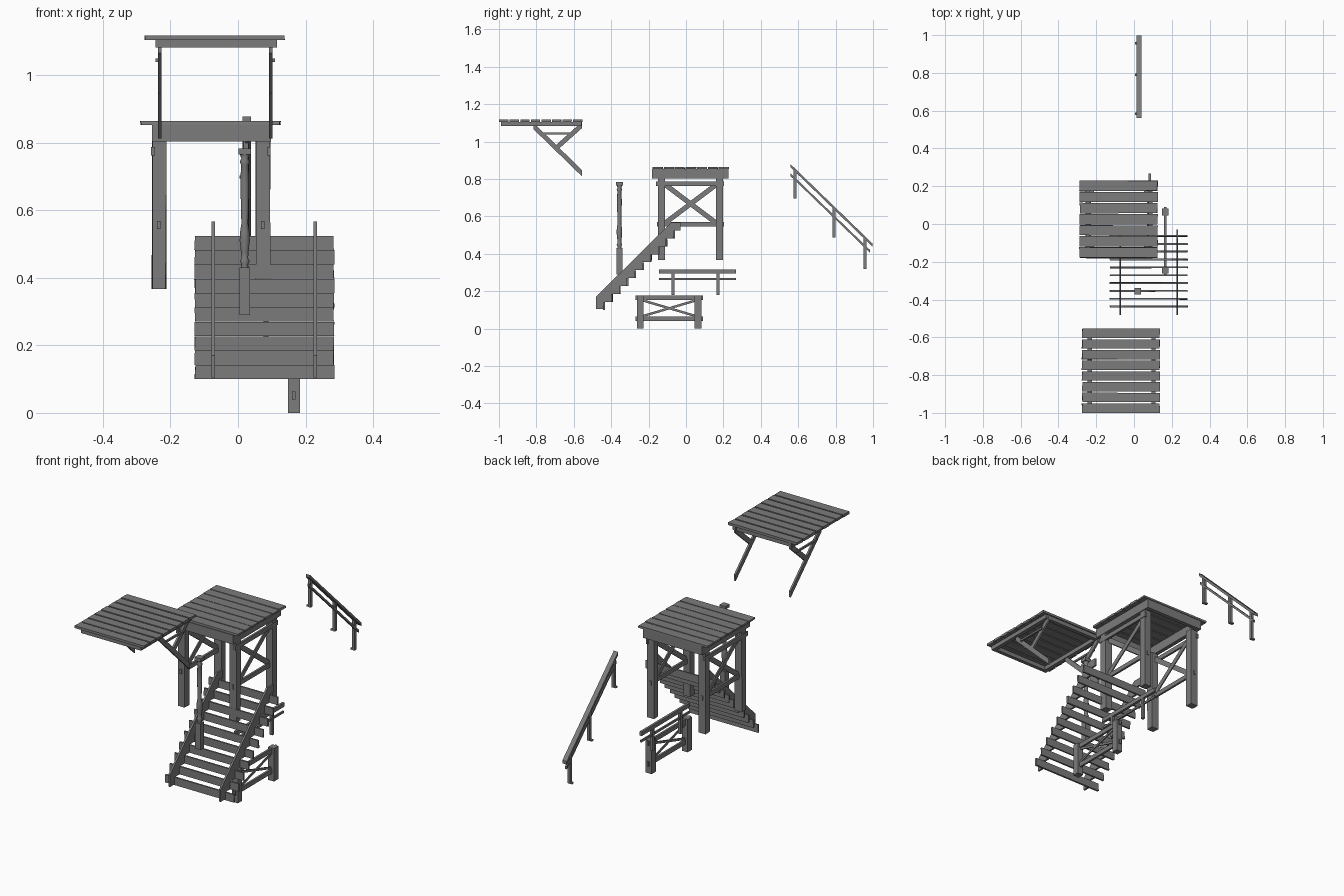
import bpy, bmesh, math, random

if "Cube" in bpy.data.objects:
    bpy.data.objects.remove(bpy.data.objects["Cube"])
random.seed(4)

wood = bpy.data.materials.new("dark_weathered_wood")
wood.diffuse_color = (0.2, 0.2, 0.2, 1)
wood.use_nodes = True
wood.node_tree.nodes["Principled BSDF"].inputs["Base Color"].default_value = wood.diffuse_color


def finish(name, bm):
    bmesh.ops.recalc_face_normals(bm, faces=bm.faces)
    me = bpy.data.meshes.new(name)
    bm.to_mesh(me)
    bm.free()
    me.materials.append(wood)
    ob = bpy.data.objects.new(name, me)
    bpy.context.collection.objects.link(ob)
    return ob


def prism(name, pts, x0, x1):
    """Extrude a side (y, z) outline from x0 to x1."""
    bm = bmesh.new()
    f = bm.faces.new([bm.verts.new((x0, y, z)) for y, z in pts])
    r = bmesh.ops.extrude_face_region(bm, geom=[f])
    for v in r["geom"]:
        if isinstance(v, bmesh.types.BMVert):
            v.co.x = x1
    return finish(name, bm)


def box(name, x, y, z, rough=0.0):
    """Box between (min, max) pairs, optionally with hand-cut corners."""
    bm = bmesh.new()
    bmesh.ops.create_cube(bm, size=1)
    for v in bm.verts:
        for i, r in enumerate((x, y, z)):
            v.co[i] = r[0] if v.co[i] < 0 else r[1]
        v.co.x += random.uniform(-rough, rough)
        v.co.y += random.uniform(-rough, rough) * 0.5
    return finish(name, bm)


def bar(name, a, b, h, x0, x1):
    """Sloping bar with plumb-cut ends, h = vertical depth, centred on a-b."""
    k = h / 2
    return prism(name, [(a[0], a[1] - k), (b[0], b[1] - k),
                        (b[0], b[1] + k), (a[0], a[1] + k)], x0, x1)


# --- front canopy: planks, frame and braces
for i in range(8):
    y = -0.999 + 0.0566 * i
    box("canopy_plank", (-0.275, 0.137), (y, y + 0.049), (1.105, 1.118), 0.002)
for x in (-0.245, 0.093):
    box("canopy_side_beam", (x, x + 0.022), (-0.985, -0.56), (1.083, 1.105))
for y in (-0.99, -0.58):
    box("canopy_cross_beam", (-0.245, 0.115), (y, y + 0.02), (1.083, 1.105))
for x, out in ((-0.232, -1), (0.097, 1)):
    bar("canopy_long_brace", (-0.815, 1.083), (-0.555, 0.83), 0.034, x - 0.005, x + 0.005)
    bar("canopy_short_brace", (-0.695, 0.965), (-0.555, 1.09), 0.034, x - 0.005, x + 0.005)
    xs = sorted((x + out * 0.004, x + out * 0.013))
    box("canopy_brace_tie", xs, (-0.77, -0.6), (1.039, 1.049))

# --- tower: deck, frame, legs, side rails and crosses
for i in range(7):
    y = -0.178 + 0.0588 * i
    box("deck_plank", (-0.288, 0.124), (y, y + 0.054), (0.853, 0.864), 0.003)
for x in (-0.255, 0.076):
    box("deck_side_beam", (x, x + 0.022), (-0.183, 0.226), (0.804, 0.854))
for y in (-0.183, 0.204):
    box("deck_cross_beam", (-0.255, 0.098), (y, y + 0.022), (0.804, 0.854))
for x, out in ((-0.234, -1), (0.074, 1)):
    for y in (-0.131, 0.179):
        box("tower_leg", (x - 0.021, x + 0.021), (y - 0.019, y + 0.019), (0.367, 0.806), 0.002)
    xs = sorted((x + out * 0.012, x + out * 0.023))
    box("tower_top_rail", xs, (-0.16, 0.204), (0.763, 0.787))
    box("tower_lower_rail", (x - 0.006, x + 0.005), (-0.155, 0.202), (0.545, 0.569))
    bar("tower_cross_a", (-0.118, 0.775), (0.168, 0.56), 0.033, x - 0.006, x + 0.001)
    bar("tower_cross_b", (-0.118, 0.56), (0.168, 0.775), 0.033, x, x + 0.006)

# --- stairs: boards on the back of sawtooth stringers
outline = [(-0.482, 0.17), (-0.482, 0.105)]
for i in range(10):
    y, z = -0.442 + 0.0416 * i, 0.1 + 0.0425 * i
    outline += [(y, max(z, 0.105)), (y, z + 0.0425)]
    box("stair_board", (-0.128, 0.284), (y, y + 0.009), (z, z + 0.042), 0.002)
outline += [(-0.03, 0.525), (-0.03, 0.567), (-0.08, 0.567)]
for x in (-0.073, 0.229):
    prism("stair_stringer", outline, x - 0.005, x + 0.005)

# --- turned post
cx, cy = 0.02, -0.356
box("turned_post_base", (cx - 0.016, cx + 0.016), (cy - 0.016, cy + 0.016), (0.29, 0.43))
prof = [(0.43, 0.011), (0.44, 0.010), (0.45, 0.015), (0.458, 0.010), (0.475, 0.011),
        (0.51, 0.015), (0.535, 0.014), (0.56, 0.010), (0.68, 0.013), (0.735, 0.011),
        (0.745, 0.015), (0.753, 0.010), (0.766, 0.015)]
bm = bmesh.new()
n, rings = 12, []
for z, r in prof:
    rings.append([bm.verts.new((cx + r * math.cos(2 * math.pi * k / n),
                                cy + r * math.sin(2 * math.pi * k / n), z)) for k in range(n)])
for a, b in zip(rings, rings[1:]):
    for k in range(n):
        bm.faces.new((a[k], a[(k + 1) % n], b[(k + 1) % n], b[k]))
bm.faces.new(rings[0])
bm.faces.new(rings[-1])
spindle = finish("turned_post_spindle", bm)
for f in spindle.data.polygons:
    f.use_smooth = len(f.vertices) == 4
box("turned_post_cap", (cx - 0.018, cx + 0.018), (cy - 0.018, cy + 0.018), (0.766, 0.783))

# --- low crossed fence
for y in (-0.244, 0.064):
    box("fence_post", (0.148, 0.183), (y - 0.018, y + 0.018), (0, 0.178))
for z in (0.04, 0.153):
    box("fence_rail", (0.16, 0.171), (-0.27, 0.09), (z, z + 0.024))
bar("fence_cross_a", (-0.228, 0.15), (0.05, 0.068), 0.013, 0.161, 0.166)
bar("fence_cross_b", (-0.228, 0.068), (0.05, 0.15), 0.013, 0.165, 0.17)

# --- level handrail
box("level_handrail", (0.077, 0.09), (-0.145, 0.267), (0.295, 0.317))
box("level_lower_rail", (0.079, 0.087), (-0.145, 0.267), (0.26, 0.271))
for y in (-0.07, 0.17):
    box("level_rail_post", (0.075, 0.091), (y - 0.008, y + 0.008), (0.18, 0.296))

# --- sloping handrail behind
bar("sloping_handrail", (0.56, 0.87), (0.998, 0.446), 0.017, 0.013, 0.039)
bar("sloping_lower_rail", (0.56, 0.822), (0.985, 0.412), 0.015, 0.022, 0.032)
for y, z0, z1 in ((0.583, 0.695, 0.848), (0.79, 0.487, 0.648), (0.957, 0.32, 0.486)):
    box("sloping_rail_post", (0.016, 0.031), (y - 0.008, y + 0.008), (z0, z1))
    box("sloping_rail_foot", (0.005, 0.031), (y - 0.007, y + 0.007), (z0, z0 + 0.008))
